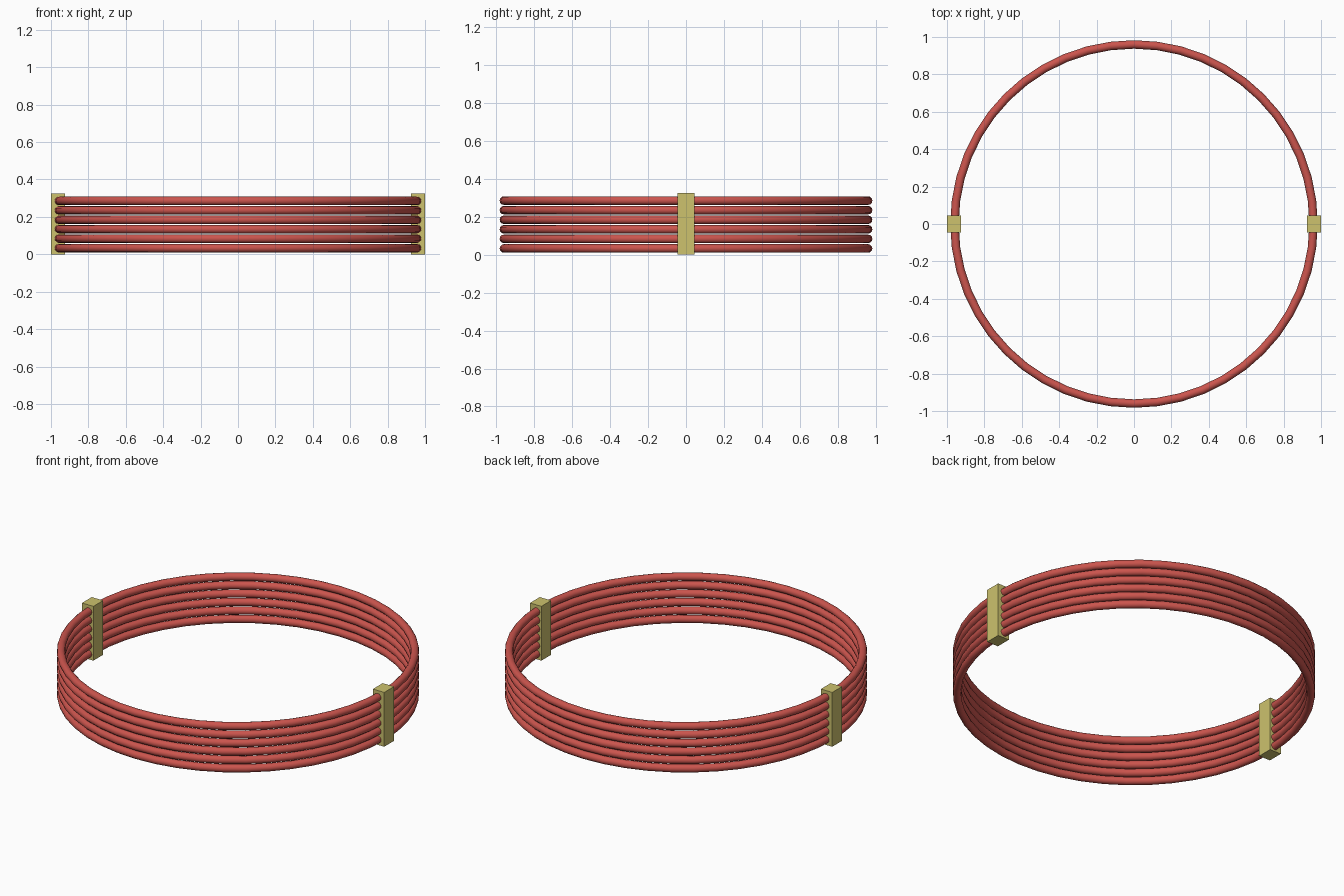
import bpy

cube = bpy.data.objects.get("Cube")
if cube:
    bpy.data.objects.remove(cube, do_unlink=True)


def make_material(name, colour):
    mat = bpy.data.materials.new(name)
    mat.use_nodes = True
    mat.diffuse_color = colour
    mat.node_tree.nodes["Principled BSDF"].inputs["Base Color"].default_value = colour
    return mat


red = make_material("coil red", (0.60, 0.09, 0.075, 1))
yellow = make_material("clamp yellow", (0.61, 0.54, 0.155, 1))

TUBE = 0.0225
RADIUS = 0.96
SPACING = 0.0505
CLAMP = (0.075, 0.092, 0.325)

# Stack of round rings
for i in range(6):
    bpy.ops.mesh.primitive_torus_add(
        major_radius=RADIUS, minor_radius=TUBE, major_segments=48,
        minor_segments=12, location=(0, 0, 0.033 + i * SPACING))
    ring = bpy.context.object
    ring.name = f"ring_{i + 1}"
    ring.data.materials.append(red)
    bpy.ops.object.shade_smooth()

# Block clamps holding the rings on each side
for name, side in (("left_clamp", 1), ("right_clamp", -1)):
    bpy.ops.mesh.primitive_cube_add(
        size=1, location=(side * (1 - CLAMP[0] / 2), 0, CLAMP[2] / 2))
    clamp = bpy.context.object
    clamp.name = name
    clamp.scale = CLAMP
    bpy.ops.object.transform_apply(location=False, rotation=False, scale=True)
    clamp.data.materials.append(yellow)
